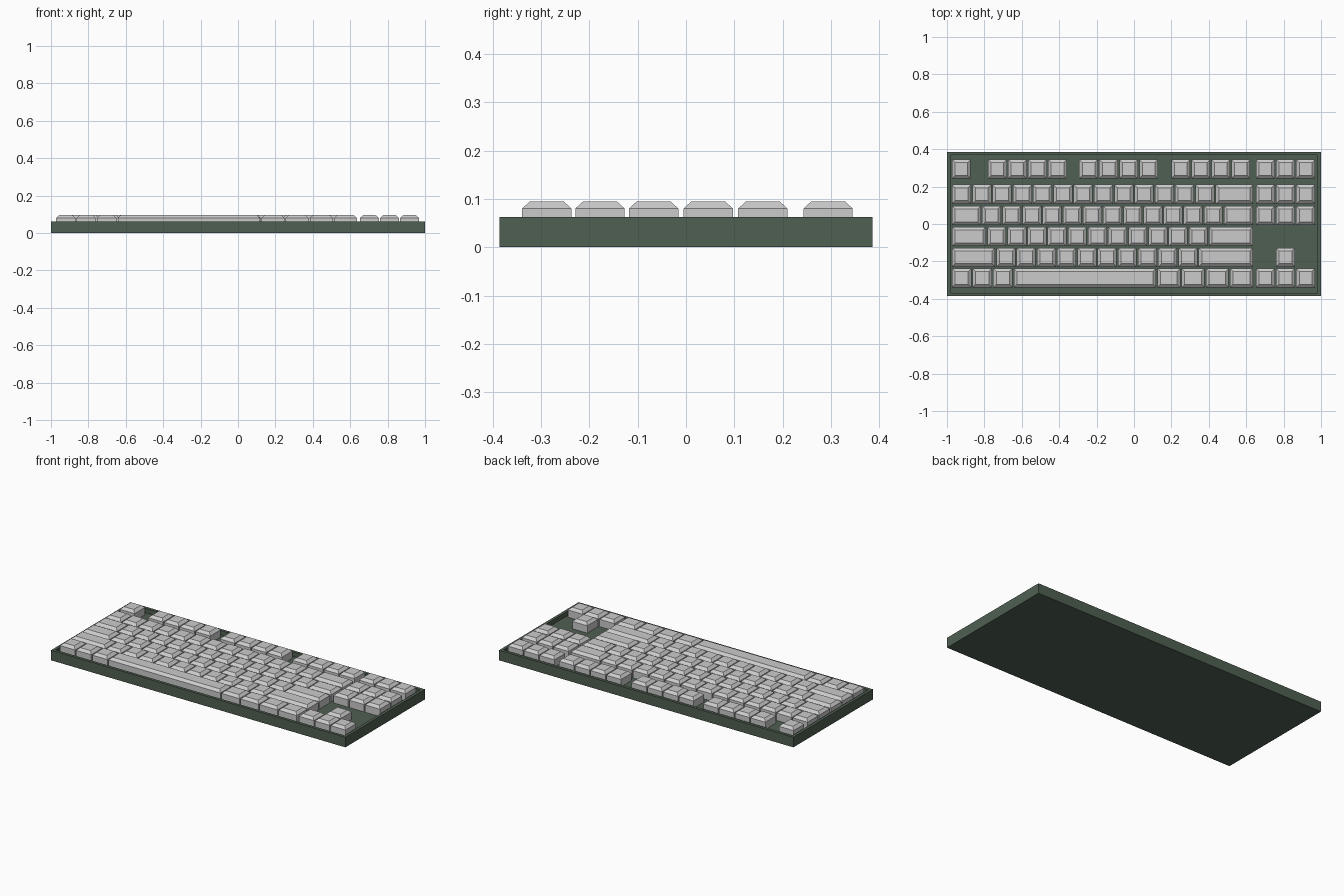
import bpy, bmesh

if "Cube" in bpy.data.objects:
    bpy.data.objects.remove(bpy.data.objects["Cube"])

GREEN = bpy.data.materials.new("case_green")
GREEN.diffuse_color = (0.08, 0.115, 0.085, 1)
GREEN.use_nodes = True
GREEN.node_tree.nodes["Principled BSDF"].inputs["Base Color"].default_value = GREEN.diffuse_color

FLOOR, RIM_Z, SHOULDER, TOP = 0.035, 0.062, 0.08, 0.095
GAP, INSET, DEPTH = 0.007, 0.0165, 0.102


def finish(name, bm, mat=None):
    bmesh.ops.recalc_face_normals(bm, faces=bm.faces)
    me = bpy.data.meshes.new(name)
    bm.to_mesh(me)
    bm.free()
    ob = bpy.data.objects.new(name, me)
    bpy.context.collection.objects.link(ob)
    if mat:
        me.materials.append(mat)
    return ob


def loft(bm, rings):
    """Stack of rectangles (x0, x1, y0, y1, z) joined and capped at both ends."""
    loops = [[bm.verts.new(p) for p in ((a, c, z), (b, c, z), (b, d, z), (a, d, z))]
             for a, b, c, d, z in rings]
    for lo, hi in zip(loops, loops[1:]):
        for i in range(4):
            j = (i + 1) % 4
            bm.faces.new((lo[i], lo[j], hi[j], hi[i]))
    bm.faces.new(loops[0][::-1])
    bm.faces.new(loops[-1])


def key(bm, x0, x1, y0):
    y1, i = y0 + DEPTH, INSET
    loft(bm, [(x0, x1, y0, y1, FLOOR), (x0, x1, y0, y1, SHOULDER),
              (x0 + i, x1 - i, y0 + i, y1 - i, TOP)])


def fill(bm, x0, x1, y0, units):
    """Fill a span with keys of relative widths; negative widths leave a space."""
    u = (x1 - x0 + GAP) / sum(abs(w) for w in units)
    x = x0
    for w in units:
        if w > 0:
            key(bm, x, x + w * u - GAP, y0)
        x += abs(w) * u


# Case: tray with a thin rim and sunken floor
bm = bmesh.new()
r = 0.018
loft(bm, [(-1, 1, -0.386, 0.386, 0), (-1, 1, -0.386, 0.386, RIM_Z),
          (-1 + r, 1 - r, -0.386 + r, 0.386 - r, RIM_Z),
          (-1 + r, 1 - r, -0.386 + r, 0.386 - r, FLOOR)])
finish("case", bm, GREEN)

# Key rows: name, front edge y, main block widths, right cluster widths
L, R, NL, NR = -0.973, 0.636, 0.652, 0.968
rows = [
    ("space_row", -0.339, [1.02] * 3 + [7.12] + [1.2] * 4, [1, 1, 1]),
    ("lower_letter_row", -0.229, [2.2] + [1] * 10 + [2.75], [-1, 1, -1]),
    ("home_row", -0.118, [1.75] + [1] * 11 + [2.25], []),
    ("upper_letter_row", -0.005, [1.5] + [1] * 12 + [1.5], [1, 1, 1]),
    ("number_row", 0.108, [1] * 13 + [1.9], [1, 1, 1]),
    ("function_row", 0.243, [1, -0.8] + [1] * 4 + [-0.55] + [1] * 4
     + [-0.6] + [1] * 4, [1, 1, 1]),
]
for name, y, main, side in rows:
    bm = bmesh.new()
    right = R - 0.015 if name == "function_row" else R
    fill(bm, L, right, y, main)
    if side:
        fill(bm, NL, NR, y, side)
    finish(name + "_keys", bm)
